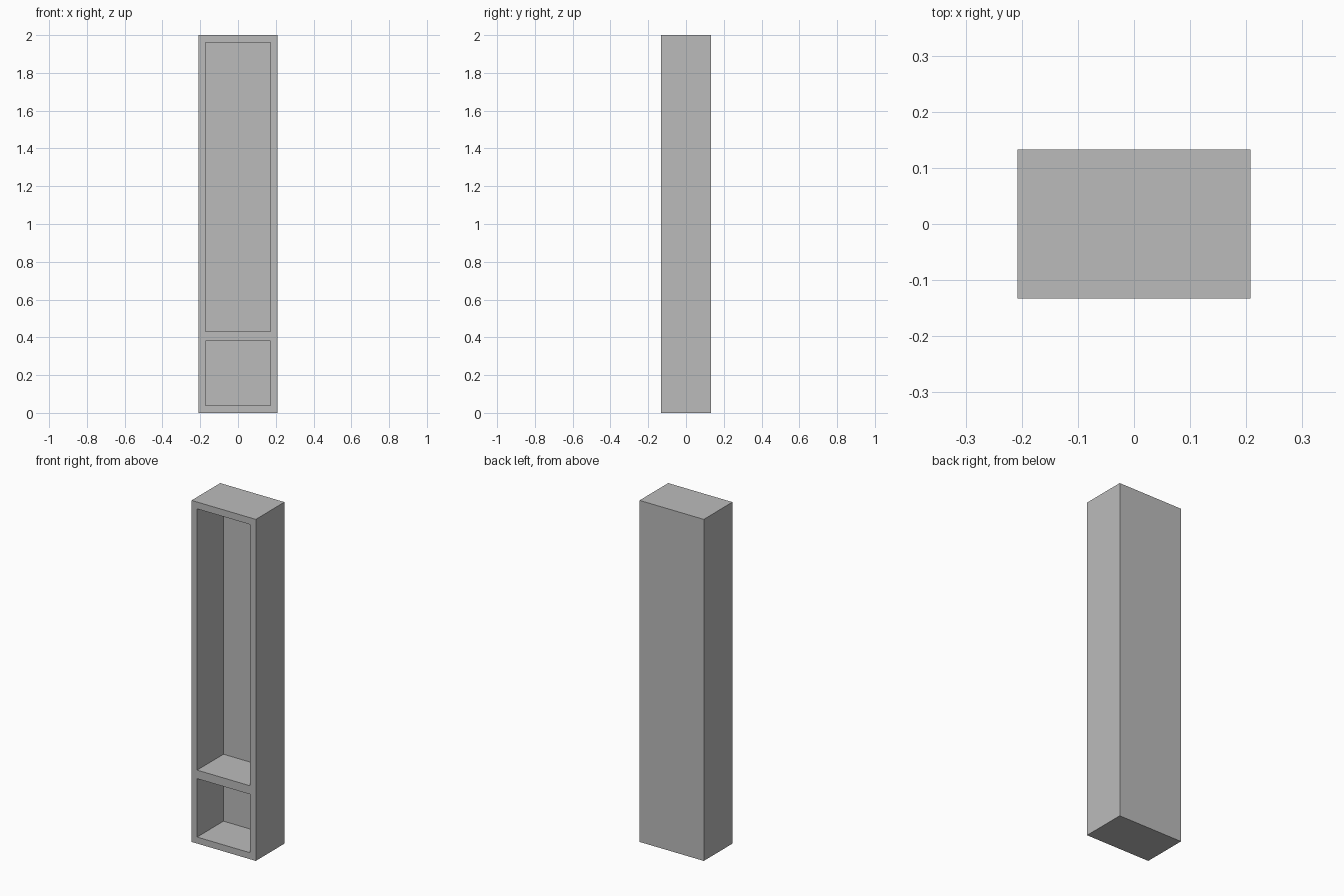
import bpy
import bmesh

default = bpy.data.objects.get("Cube")
if default:
    bpy.data.objects.remove(default, do_unlink=True)

# Single grey finish
grey = bpy.data.materials.new("plain grey")
grey.use_nodes = True
colour = (0.5, 0.5, 0.5, 1.0)
grey.diffuse_color = colour
grey.node_tree.nodes["Principled BSDF"].inputs["Base Color"].default_value = colour

HALF_W, HALF_D, HEIGHT = 0.208, 0.1325, 2.0
SIDE, BACK = 0.036, 0.021
# Bottom and top of each open compartment
COMPARTMENTS = [(0.038, 0.38), (0.43, 1.96)]


def grid_face(bm, x0, x1, z0, z1, y):
    corners = [(x0, y, z0), (x1, y, z0), (x1, y, z1), (x0, y, z1)]
    return bm.faces.new([bm.verts.new(c) for c in corners])


# Cabinet carcass: a front grid whose compartment cells are pushed inwards
bm = bmesh.new()
xs = [-HALF_W, -HALF_W + SIDE, HALF_W - SIDE, HALF_W]
zs = [0.0] + [z for pair in COMPARTMENTS for z in pair] + [HEIGHT]
openings = []
for i in range(len(xs) - 1):
    for j in range(len(zs) - 1):
        face = grid_face(bm, xs[i], xs[i + 1], zs[j], zs[j + 1], -HALF_D)
        if i == 1 and j % 2 == 1:
            openings.append(face)
bmesh.ops.remove_doubles(bm, verts=bm.verts, dist=0.0001)

# Outer shell: sides, top and bottom from the border, then the back panel
border = [e for e in bm.edges if e.is_boundary]
shell = bmesh.ops.extrude_edge_only(bm, edges=border)["geom"]
for v in shell:
    if isinstance(v, bmesh.types.BMVert):
        v.co.y = HALF_D
rim = [e for e in bm.edges if e.is_boundary]
bmesh.ops.contextual_create(bm, geom=rim)

# Recess each compartment, leaving a thin back panel
for face in openings:
    recess = bmesh.ops.extrude_discrete_faces(bm, faces=[face])["faces"][0]
    for v in recess.verts:
        v.co.y = HALF_D - BACK

# Merge coplanar strips into clean flat panels
bmesh.ops.recalc_face_normals(bm, faces=bm.faces)
bmesh.ops.dissolve_limit(bm, angle_limit=0.01, verts=bm.verts, edges=bm.edges)
bmesh.ops.recalc_face_normals(bm, faces=bm.faces)

mesh = bpy.data.meshes.new("cabinet_carcass")
bm.to_mesh(mesh)
bm.free()
mesh.materials.append(grey)
cabinet = bpy.data.objects.new("cabinet_carcass", mesh)
bpy.context.collection.objects.link(cabinet)
